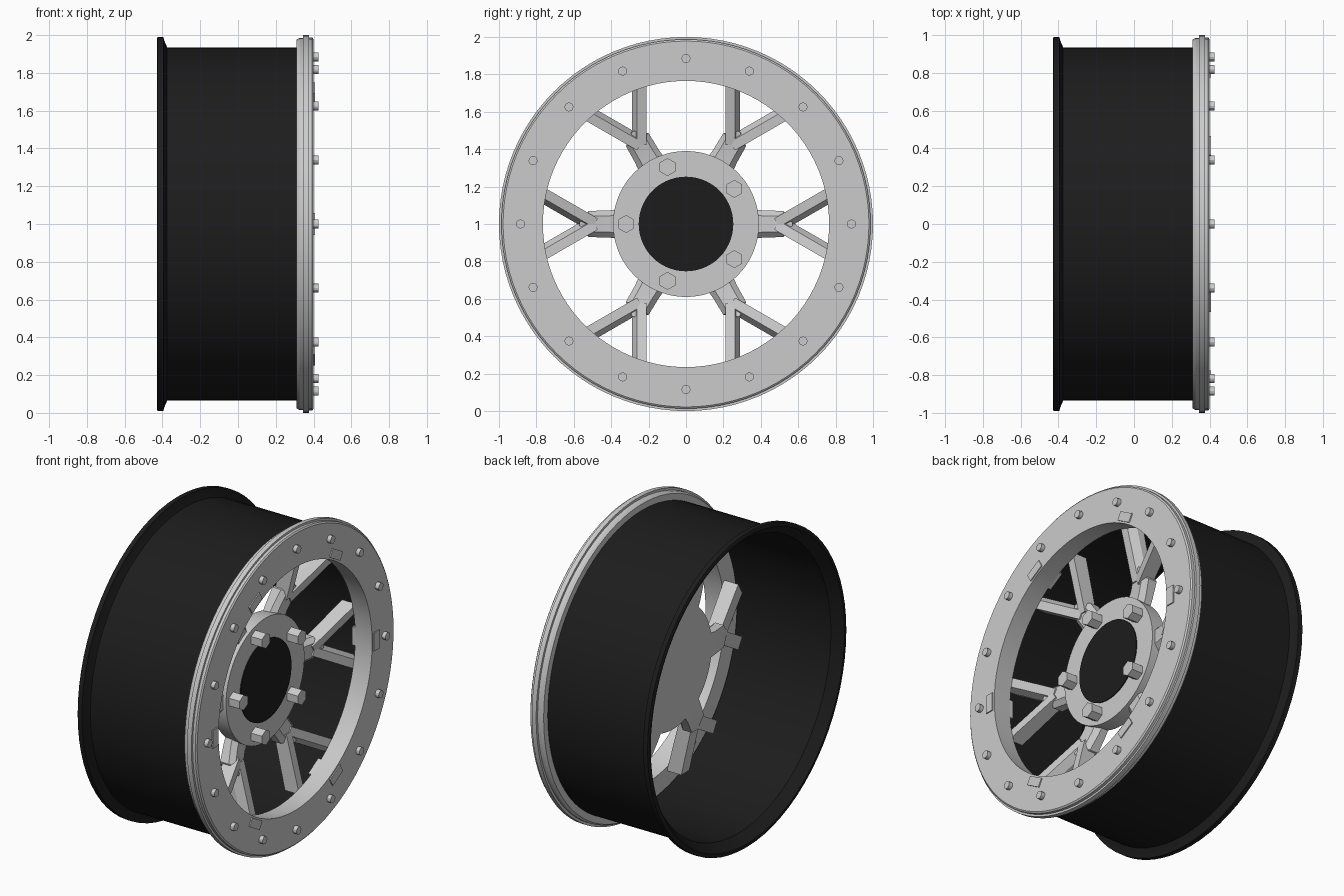
import bpy, bmesh
from math import pi, sin, cos, radians
from mathutils import Matrix, Vector

if "Cube" in bpy.data.objects:
    bpy.data.objects.remove(bpy.data.objects["Cube"])

CENTRE = Matrix.Translation((0, 0, 1))


def material(name, v):
    m = bpy.data.materials.new(name)
    m.diffuse_color = (v, v, v * 1.05, 1)
    m.use_nodes = True
    m.node_tree.nodes["Principled BSDF"].inputs["Base Color"].default_value = m.diffuse_color
    return m


black = material("black_paint", 0.012)


def finish(bm, name, mat=None, smooth=True):
    bmesh.ops.recalc_face_normals(bm, faces=bm.faces)
    me = bpy.data.meshes.new(name)
    bm.to_mesh(me)
    bm.free()
    ob = bpy.data.objects.new(name, me)
    bpy.context.collection.objects.link(ob)
    if mat:
        me.materials.append(mat)
    if smooth:
        bpy.ops.object.select_all(action='DESELECT')
        ob.select_set(True)
        bpy.context.view_layer.objects.active = ob
        bpy.ops.object.shade_smooth_by_angle(angle=radians(30))
    return ob


def lathe(name, profile, mat=None, n=72, closed=True):
    """Revolve (x, radius) points about the wheel axis."""
    bm = bmesh.new()
    rings = []
    for i in range(n):
        a = 2 * pi * i / n
        rings.append([bm.verts.new((x, r * cos(a), 1 + r * sin(a))) for x, r in profile])
    m = len(profile)
    for i in range(n):
        p, q = rings[i], rings[(i + 1) % n]
        for j in range(m if closed else m - 1):
            k = (j + 1) % m
            bm.faces.new((p[j], p[k], q[k], q[j]))
    if not closed:  # flat caps at both ends
        bm.faces.new([r[0] for r in rings])
        bm.faces.new([r[-1] for r in rings])
    return finish(bm, name, mat)


def bolts(name, count, start, radius, size, sides, x0, x1):
    bm = bmesh.new()
    for i in range(count):
        a = start + 2 * pi * i / count
        turn = Matrix.Rotation(pi / 2, 4, 'Y') @ Matrix.Rotation(pi / 2, 4, 'Z')
        pos = Matrix.Translation(((x0 + x1) / 2, radius * cos(a), 1 + radius * sin(a)))
        bmesh.ops.create_cone(bm, cap_ends=True, segments=sides, radius1=size,
                              radius2=size, depth=x1 - x0, matrix=pos @ turn)
    return finish(bm, name, None, sides > 8)


def loft(bm, sections, mtx):
    """Join equal-length loops of (x, y, z) points into a capped solid."""
    loops = [[bm.verts.new(mtx @ Vector(p)) for p in s] for s in sections]
    n = len(loops[0])
    for a, b in zip(loops, loops[1:]):
        for i in range(n):
            j = (i + 1) % n
            bm.faces.new((a[i], a[j], b[j], b[i]))
    bm.faces.new(loops[0])
    bm.faces.new(loops[-1])


# Barrel with flared rear lip
lathe("barrel", [(0.32, 0.935), (-0.375, 0.935), (-0.39, 0.97), (-0.395, 0.99),
                 (-0.425, 0.99), (-0.43, 0.98), (-0.43, 0.965), (-0.40, 0.94),
                 (-0.37, 0.915), (0.32, 0.915)], black)

# Outer clamp ring with stepped edge
lathe("clamp_ring", [(0.40, 0.765), (0.40, 0.978), (0.393, 0.987), (0.375, 0.987),
                     (0.375, 1.0), (0.345, 1.0), (0.345, 0.985), (0.325, 0.985),
                     (0.31, 0.975), (0.31, 0.90), (0.275, 0.90), (0.275, 0.775)], n=96)

# Hub disc, centre cap, bolts and lug nuts
lathe("hub", [(0.09, 0.385), (0.19, 0.39)], closed=False)
lathe("centre_cap", [(0.15, 0.253), (0.196, 0.253)], black, closed=False)
bolts("ring_bolts", 16, 0, 0.885, 0.024, 12, 0.39, 0.425)
bolts("lug_nuts", 5, pi, 0.32, 0.048, 6, 0.18, 0.265)

# Y-shaped spokes
for i in range(6):
    turn = CENTRE @ Matrix.Rotation(i * pi / 3, 4, 'X')
    bm = bmesh.new()
    stem = []
    for r, w, back, front in [(0.34, 0.08, 0.09, 0.165), (0.42, 0.072, 0.09, 0.17),
                              (0.52, 0.07, 0.10, 0.19), (0.57, 0.012, 0.115, 0.2)]:
        stem.append([(back, r, -w), (front - 0.03, r, -w), (front, r, -w * 0.6),
                     (front, r, w * 0.6), (front - 0.03, r, w), (back, r, w)])
    loft(bm, stem, turn)
    # Forked arms, with the chamfer on the inside of the fork
    for s in (1, -1):
        d = Vector((0, cos(pi / 6), s * 0.5))
        out = Vector((0, -0.5, s * cos(pi / 6)))
        arm = []
        for t, back, front in [(-0.01, 0.10, 0.19), (0.345, 0.18, 0.28)]:
            c = Vector((0, 0.5, 0)) + d * t
            arm.append([c + out * o + Vector((x, 0, 0)) for x, o in
                        [(back, 0.04), (front, 0.04), (front, -0.012),
                         (front - 0.05, -0.04), (back, -0.04)]])
        loft(bm, arm, turn)
    finish(bm, "spoke_%d" % (i + 1))

# Small raised tabs on the ring, in line with the spokes
bm = bmesh.new()
for i in range(6):
    m = (CENTRE @ Matrix.Rotation(i * pi / 3, 4, 'X') @ Matrix.Translation((0.33, 0.803, 0))
         @ Matrix.Diagonal((0.154, 0.055, 0.115, 1)))
    bmesh.ops.create_cube(bm, size=1, matrix=m)
finish(bm, "ring_tabs", None, False)
